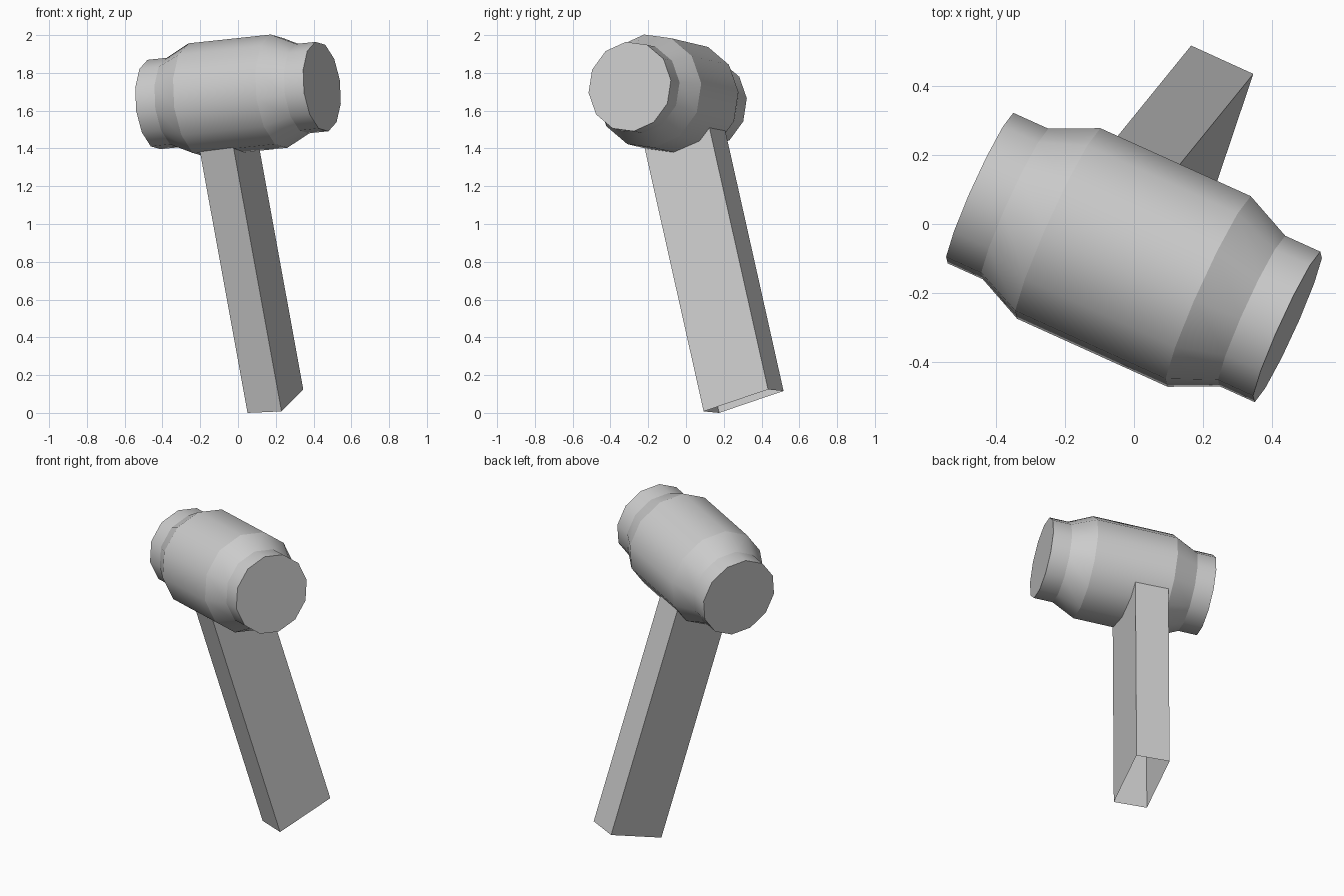
import bpy, bmesh, math
from mathutils import Vector, Matrix

if "Cube" in bpy.data.objects:
    bpy.data.objects.remove(bpy.data.objects["Cube"])


def finish(name, bm):
    bmesh.ops.recalc_face_normals(bm, faces=bm.faces)
    mesh = bpy.data.meshes.new(name)
    bm.to_mesh(mesh)
    bm.free()
    obj = bpy.data.objects.new(name, mesh)
    bpy.context.collection.objects.link(obj)
    return obj


# Mallet head: 12-sided barrel lathed around a tilted axis
centre = Vector((0, -0.097, 1.68))
axis = Vector((0.907, -0.41, 0.097)).normalized()
side = Vector((0.412, 0.911, 0)).normalized()
up = axis.cross(side).normalized()
half = [(0.49, 0.24), (0.378, 0.24), (0.24, 0.304)]
profile = [(-a, r) for a, r in half] + list(reversed(half))
SIDES = 12

bm = bmesh.new()
rings = []
for a, r in profile:
    ring = []
    for i in range(SIDES):
        t = math.radians(8) + 2 * math.pi * i / SIDES
        ring.append(bm.verts.new(centre + axis * a + (side * math.cos(t) + up * math.sin(t)) * r))
    rings.append(ring)
for r0, r1 in zip(rings, rings[1:]):
    for i in range(SIDES):
        j = (i + 1) % SIDES
        bm.faces.new((r0[i], r0[j], r1[j], r1[i])).smooth = True
bm.faces.new(rings[0])
bm.faces.new(rings[-1])
# keep the band edges crisp
for ring in rings:
    for i in range(SIDES):
        bm.edges.get((ring[i], ring[(i + 1) % SIDES])).smooth = False
finish("mallet_head", bm)

# Handle: slanted square bar, open at the foot, its top buried in the head
across = Vector((0.18, -0.082, 0.008))
depth = Vector((0.115, 0.341, 0.116))
along = Vector((-0.182, -0.224, 1.0)).normalized() * 1.55
foot = Vector((0.198, 0.305, 0.062))
frame = Matrix((across, depth, along)).transposed().to_4x4()
frame.translation = foot + along / 2

bm = bmesh.new()
bmesh.ops.create_cube(bm, size=1)
bottom = [f for f in bm.faces if f.calc_center_median().z < -0.4]
bmesh.ops.delete(bm, geom=bottom, context='FACES')
bmesh.ops.transform(bm, matrix=frame, verts=bm.verts)
finish("handle", bm)
